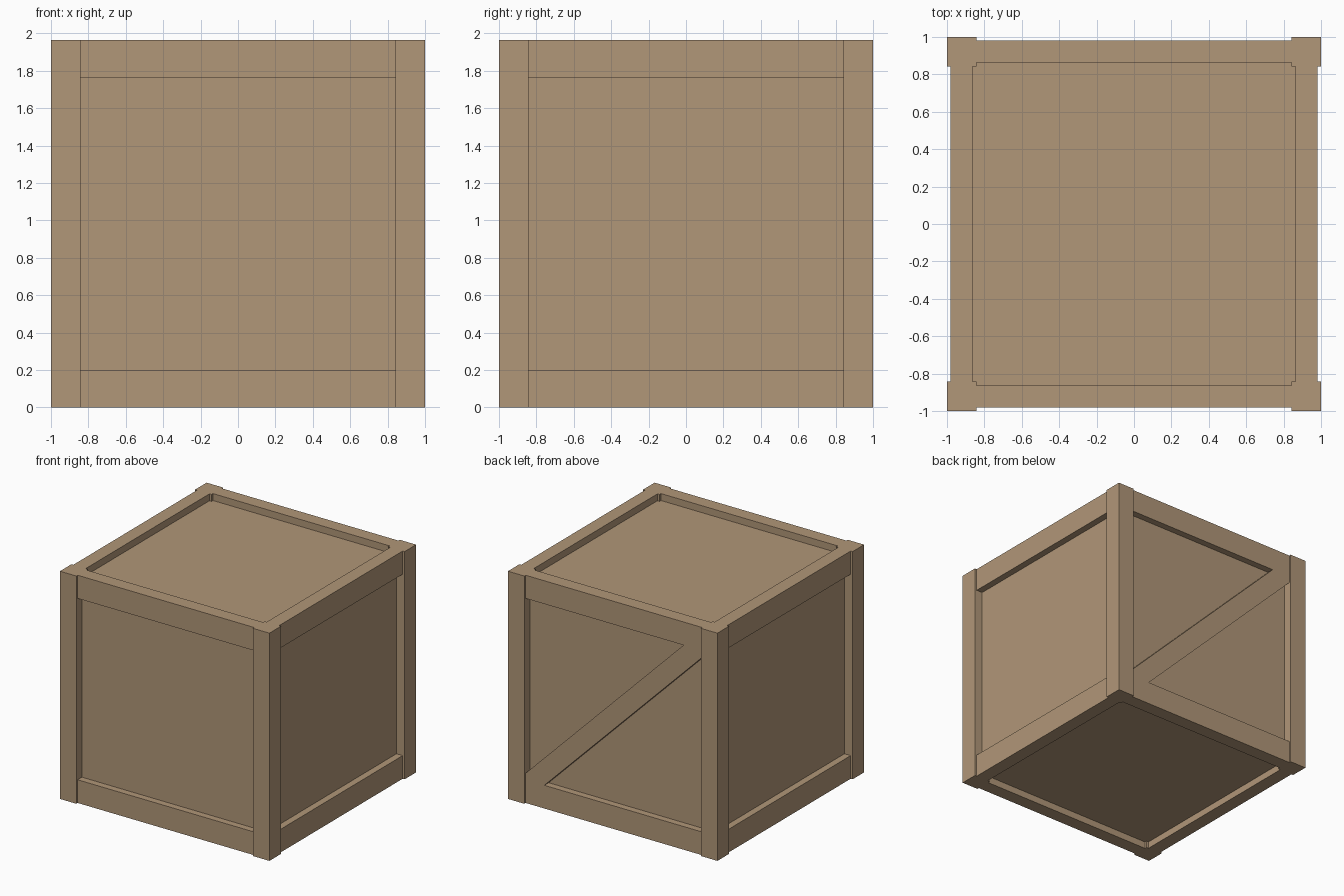
import bpy, bmesh
from mathutils import Matrix

if "Cube" in bpy.data.objects:
    bpy.data.objects.remove(bpy.data.objects["Cube"])

H = 1.965            # crate height
POST_IN = 0.843      # inner edge of the corner posts
RAIL_OUT, RAIL_IN = 0.982, 0.863
RAIL_H = 0.2
PANEL = 0.923        # recessed panel plane
INSET = 0.06         # recess of lid and floor

wood = bpy.data.materials.new("crate_wood")
wood.diffuse_color = (0.44, 0.308, 0.188, 1)
wood.use_nodes = True
wood.node_tree.nodes["Principled BSDF"].inputs["Base Color"].default_value = wood.diffuse_color


def add_object(name, bm):
    bmesh.ops.recalc_face_normals(bm, faces=bm.faces)
    mesh = bpy.data.meshes.new(name)
    bm.to_mesh(mesh)
    bm.free()
    mesh.materials.append(wood)
    obj = bpy.data.objects.new(name, mesh)
    bpy.context.collection.objects.link(obj)
    return obj


def box(name, lo, hi):
    bm = bmesh.new()
    size = [b - a for a, b in zip(lo, hi)]
    mid = [(a + b) / 2 for a, b in zip(lo, hi)]
    bmesh.ops.create_cube(bm, size=1, matrix=Matrix.Translation(mid) @ Matrix.Diagonal((*size, 1)))
    return add_object(name, bm)


# recessed panels on all six sides
box("panel_core", (-PANEL, -PANEL, INSET), (PANEL, PANEL, H - INSET))

# corner posts
for sx in (-1, 1):
    for sy in (-1, 1):
        xs = sorted((sx * POST_IN, sx))
        ys = sorted((sy * POST_IN, sy))
        box("corner_post", (xs[0], ys[0], 0), (xs[1], ys[1], H))

# top and bottom rails between the posts
for z in (0, H - RAIL_H):
    for s in (-1, 1):
        a, b = sorted((s * RAIL_IN, s * RAIL_OUT))
        box("rail_front_back", (-POST_IN, a, z), (POST_IN, b, z + RAIL_H))
        box("rail_side", (a, -POST_IN, z), (b, POST_IN, z + RAIL_H))

# diagonal brace on the back, cut to fit the frame opening
half = 0.118
mid, low, top = H / 2, RAIL_H, H - RAIL_H
outline = [(POST_IN, low), (mid - half - low, low), (-POST_IN, mid - half + POST_IN),
           (-POST_IN, top), (mid + half - top, top), (POST_IN, mid + half - POST_IN)]
bm = bmesh.new()
face = bm.faces.new([bm.verts.new((x, PANEL - 0.02, z)) for x, z in outline])
ext = bmesh.ops.extrude_face_region(bm, geom=[face])
bmesh.ops.translate(bm, vec=(0, RAIL_OUT - PANEL + 0.02, 0),
                    verts=[v for v in ext["geom"] if isinstance(v, bmesh.types.BMVert)])
add_object("diagonal_brace", bm)
